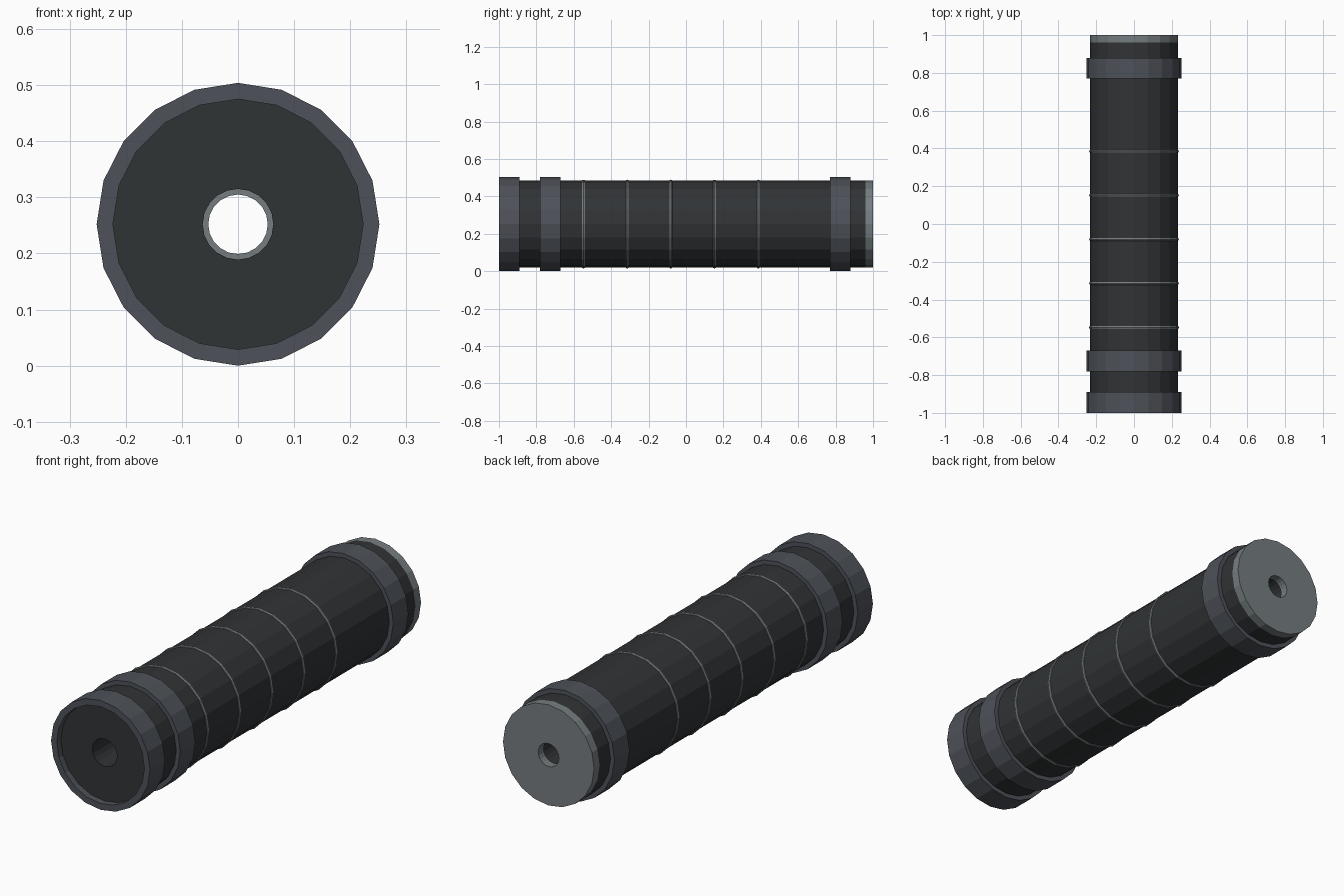
import bpy, bmesh
from math import sin, cos, pi

if "Cube" in bpy.data.objects:
    bpy.data.objects.remove(bpy.data.objects["Cube"])

SIDES = 20
CZ = 0.252  # axis height


def material(name, rgb):
    m = bpy.data.materials.new(name)
    m.diffuse_color = (*rgb, 1)
    m.use_nodes = True
    m.node_tree.nodes["Principled BSDF"].inputs["Base Color"].default_value = m.diffuse_color
    return m


DARK = material("dark_shell", (0.03, 0.033, 0.036))
COLLAR = material("collar_grey", (0.075, 0.083, 0.098))
LIGHT = material("light_metal", (0.18, 0.205, 0.215))


def lathe(name, profile, mat):
    """Revolve a closed (radius, y) profile around the long axis."""
    bm = bmesh.new()
    rows = []
    for i in range(SIDES):
        a = 2 * pi * i / SIDES
        rows.append([bm.verts.new((r * sin(a), y, CZ + r * cos(a))) for r, y in profile])
    n = len(profile)
    for i in range(SIDES):
        p, q = rows[i], rows[(i + 1) % SIDES]
        for j in range(n):
            k = (j + 1) % n
            bm.faces.new((p[j], p[k], q[k], q[j]))
    bmesh.ops.recalc_face_normals(bm, faces=bm.faces)
    mesh = bpy.data.meshes.new(name)
    bm.to_mesh(mesh)
    bm.free()
    mesh.materials.append(mat)
    ob = bpy.data.objects.new(name, mesh)
    bpy.context.collection.objects.link(ob)
    return ob


def sleeve(name, r_in, r_out, y0, y1, mat):
    return lathe(name, [(r_in, y0), (r_out, y0), (r_out, y1), (r_in, y1)], mat)


# Main tube with a narrow bore, its front face recessed inside the front collar
sleeve("main_tube", 0.063, 0.232, -0.97, 0.96, DARK)

# Light end plate with a smaller hole
sleeve("rear_end_plate", 0.053, 0.232, 0.96, 1.0, LIGHT)

# Front collar forms a raised rim; the other two wrap the tube
sleeve("front_collar", 0.223, 0.252, -1.0, -0.89, COLLAR)
sleeve("second_collar", 0.223, 0.252, -0.78, -0.67, COLLAR)
sleeve("rear_collar", 0.223, 0.252, 0.77, 0.88, COLLAR)

# Thin rounded bands along the grip length
for i in range(5):
    y = -0.548 + 0.2335 * i
    band = [(0.228 + 0.0095 * cos(pi * k / 4), y + 0.0095 * sin(pi * k / 4)) for k in range(8)]
    lathe(f"thin_band_{i + 1}", band, LIGHT)
